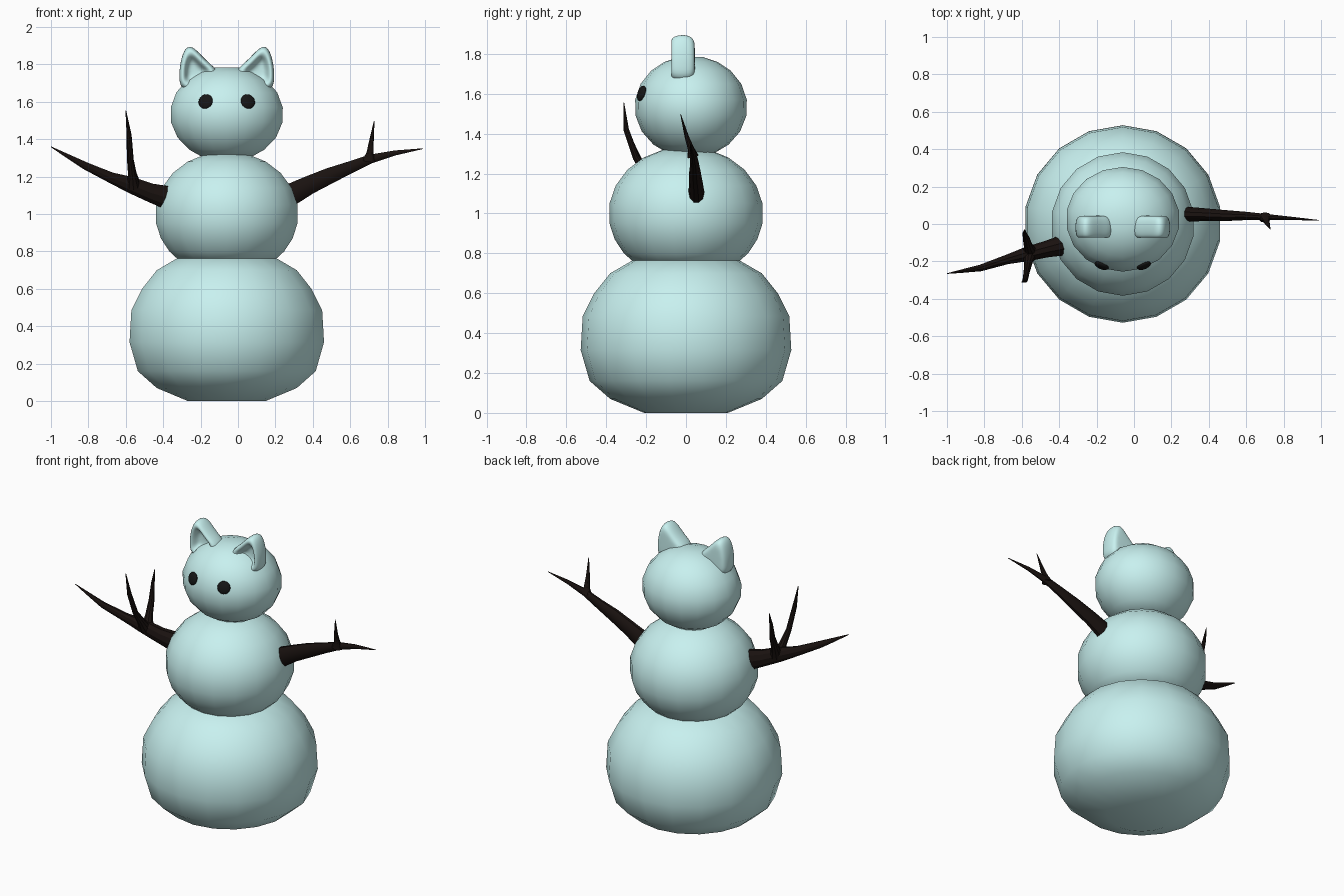
import bpy, bmesh
from math import sin, cos, pi, sqrt
from mathutils import Vector

if "Cube" in bpy.data.objects:
    bpy.data.objects.remove(bpy.data.objects["Cube"])

CX = -0.06  # body axis


def mat(name, col):
    m = bpy.data.materials.new(name)
    m.diffuse_color = (*col, 1)
    m.use_nodes = True
    m.node_tree.nodes["Principled BSDF"].inputs["Base Color"].default_value = m.diffuse_color
    return m


ICE = mat("ice_blue", (0.58, 0.88, 0.87))
DARK = mat("dark_wood", (0.01, 0.006, 0.005))
COAL = mat("coal", (0.008, 0.008, 0.008))


def loft(name, rings, material):
    """Skin a stack of equal-length rings and cap both ends."""
    bm = bmesh.new()
    vs = [[bm.verts.new(p) for p in r] for r in rings]
    n = len(vs[0])
    for a, b in zip(vs, vs[1:]):
        for i in range(n):
            j = (i + 1) % n
            bm.faces.new((a[i], a[j], b[j], b[i]))
    bm.faces.new(vs[0][::-1])
    bm.faces.new(vs[-1])
    bmesh.ops.recalc_face_normals(bm, faces=bm.faces)
    for f in bm.faces:
        f.smooth = True
    me = bpy.data.meshes.new(name)
    bm.to_mesh(me)
    bm.free()
    me.materials.append(material)
    ob = bpy.data.objects.new(name, me)
    bpy.context.collection.objects.link(ob)
    return ob


def ball(name, profile, cy=0, sy=1, segs=18):
    rings = [[(CX + r * sin(2 * pi * k / segs), cy + sy * r * cos(2 * pi * k / segs), z)
              for k in range(segs)] for r, z in profile]
    return loft(name, rings, ICE)


def ellipse(r, h, zc, zs):
    return [(r * sqrt(max(0.01, 1 - ((z - zc) / h) ** 2)), z) for z in zs]


# snow balls
ball("bottom_ball", [(.21, 0), (.38, .07), (.483, .16), (.528, .315), (.518, .485),
                     (.46, .60), (.38, .70), (.25, .775)])
ball("middle_ball", ellipse(.388, .335, 1.0, (.74, .80, .87, .95, 1.05, 1.14, 1.22, 1.28, 1.32)))
ball("head", ellipse(.307, .255, 1.535, (1.305, 1.345, 1.41, 1.49, 1.57, 1.65, 1.715, 1.76, 1.785)),
     .025, .92)

# eyes: flattened discs lying on the head surface
for side in (-1, 1):
    loc = Vector((CX + side * .113, -.223, 1.602))
    normal = Vector((side * 1.25, -3.2, 1.05))
    bpy.ops.mesh.primitive_uv_sphere_add(segments=20, ring_count=10, radius=.04, location=loc)
    eye = bpy.context.object
    eye.name = "eye_left" if side < 0 else "eye_right"
    eye.scale.z = .4
    eye.rotation_euler = normal.to_track_quat('Z', 'Y').to_euler()
    eye.data.materials.append(COAL)
    bpy.ops.object.shade_smooth()

# ears: rounded shell with a hollow in front (x is distance from the axis)
OUT = [(.255, 1.66), (.257, 1.74), (.254, 1.80), (.232, 1.885), (.195, 1.908),
       (.155, 1.875), (.10, 1.815), (.035, 1.765), (.06, 1.69), (.15, 1.65)]
for side in (-1, 1):
    rings = []
    for s, y in ((.5, .045), (.88, .04), (1, -.012), (.9, -.075), (.62, -.075), (.45, -.035), (.2, -.025)):
        rings.append([(CX + side * (.175 + (x - .175) * s), y, 1.765 + (z - 1.765) * s) for x, z in OUT])
    ear = loft("ear_left" if side < 0 else "ear_right", rings, ICE)
    ear.modifiers.new("round", 'SUBSURF').levels = 2
    ear.modifiers["round"].render_levels = 2


def twig(name, pts, flat=1.0):
    """Tapered stick through (x, y, z, radius); flat squashes it in y."""
    rings = []
    for i, p in enumerate(pts):
        a, b = Vector(pts[max(i - 1, 0)][:3]), Vector(pts[min(i + 1, len(pts) - 1)][:3])
        d = (b - a).normalized()
        u = Vector((0, 1, 0))
        u = (u - d * u.dot(d)).normalized()
        v = d.cross(u)
        rings.append([Vector(p[:3]) + p[3] * (flat * cos(t * pi / 5) * u + sin(t * pi / 5) * v)
                      for t in range(10)])
    ob = loft(name, rings, DARK)
    bpy.context.view_layer.objects.active = ob
    ob.select_set(True)
    bpy.ops.object.shade_smooth_by_angle()
    ob.select_set(False)


# left arm with two upright branches
twig("left_arm", [(-.385, -.115, 1.09, .064), (-.47, -.135, 1.115, .052), (-.57, -.16, 1.155, .046),
                  (-.68, -.19, 1.195, .03), (-.82, -.235, 1.26, .021), (-.92, -.252, 1.315, .011),
                  (-1, -.265, 1.36, .002)], .85)
twig("left_branch_front", [(-.56, -.165, 1.15, .04), (-.565, -.20, 1.205, .024), (-.573, -.25, 1.28, .017),
                           (-.582, -.30, 1.42, .014), (-.60, -.312, 1.555, .002)])
twig("left_branch_back", [(-.555, -.15, 1.15, .04), (-.565, -.12, 1.215, .024), (-.577, -.075, 1.30, .018),
                          (-.585, -.05, 1.40, .011), (-.585, -.03, 1.48, .002)])

# right arm with one branch
twig("right_arm", [(.285, .052, 1.105, .062), (.38, .05, 1.155, .052), (.49, .045, 1.205, .045),
                   (.60, .043, 1.25, .034), (.71, .037, 1.295, .025), (.84, .03, 1.327, .014),
                   (.99, .02, 1.35, .002)], .65)
twig("right_branch", [(.70, .035, 1.285, .036), (.706, .025, 1.325, .02), (.712, .005, 1.38, .014),
                      (.728, -.027, 1.497, .002)], .8)
